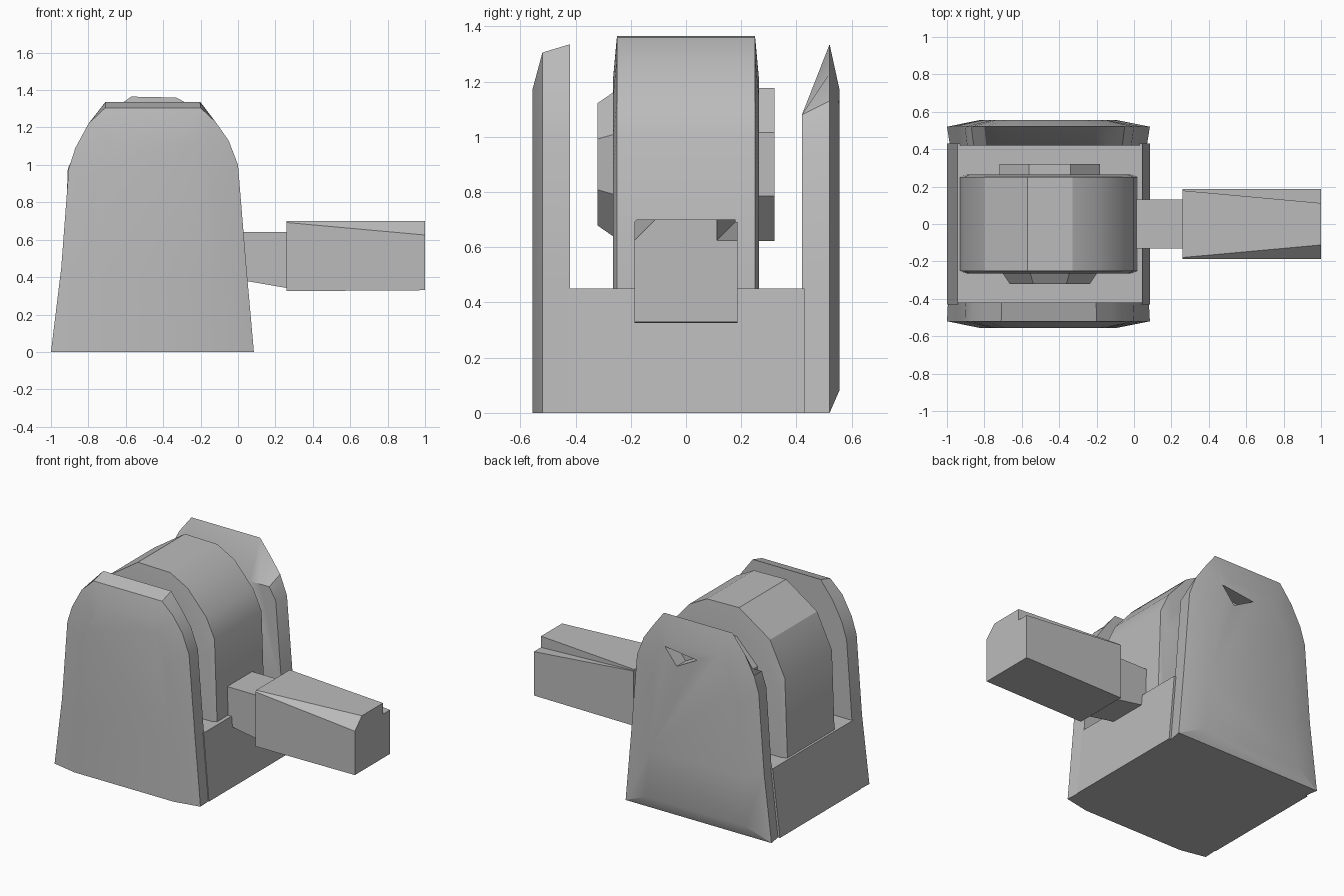
import bpy, bmesh, math

cube = bpy.data.objects.get("Cube")
if cube:
    bpy.data.objects.remove(cube, do_unlink=True)

grey = bpy.data.materials.new("plain grey")
grey.use_nodes = True
grey.diffuse_color = (0.5, 0.5, 0.5, 1)
shader = next(n for n in grey.node_tree.nodes if n.type == 'BSDF_PRINCIPLED')
shader.inputs["Base Color"].default_value = grey.diffuse_color


def loft(name, sections, smooth=0):
    """Skin a row of matching closed sections and cap both ends."""
    bm = bmesh.new()
    rings = [[bm.verts.new(p) for p in s] for s in sections]
    n = len(rings[0])
    for a, b in zip(rings, rings[1:]):
        for i in range(n):
            j = (i + 1) % n
            bm.faces.new((a[i], a[j], b[j], b[i]))
    bm.faces.new(rings[0])
    bm.faces.new(rings[-1])
    bmesh.ops.recalc_face_normals(bm, faces=bm.faces)
    mesh = bpy.data.meshes.new(name)
    bm.to_mesh(mesh)
    bm.free()
    mesh.materials.append(grey)
    obj = bpy.data.objects.new(name, mesh)
    bpy.context.collection.objects.link(obj)
    if smooth:
        bpy.ops.object.select_all(action='DESELECT')
        obj.select_set(True)
        bpy.context.view_layer.objects.active = obj
        bpy.ops.object.shade_smooth_by_angle(angle=math.radians(smooth))
    return obj


def at_y(profile, y, sx=1.0, sz=1.0, lift=0.0, top=9.0, cx=-0.46):
    """Place an x-z profile at depth y, optionally narrowed or lowered."""
    return [(cx + (x - cx) * sx, y, min(max(z * sz, lift), top)) for x, z in profile]


# Arched side walls
arch = [(-1.0, 0), (-0.945, 0.45), (-0.905, 0.98), (-0.87, 1.09), (-0.8, 1.22),
        (-0.71, 1.305), (-0.2, 1.305), (-0.12, 1.23), (-0.05, 1.13),
        (0.0, 1.0), (0.045, 0.45), (0.085, 0)]
crown = [(x, z + 0.03 if z > 1.3 else z) for x, z in arch]
loft("front_wall", [at_y(arch, -0.555, 0.68, 0.9), at_y(arch, -0.52),
                    at_y(crown, -0.42, 0.99)], 25)
back_wall = loft("back_wall", [at_y(arch, 0.555, 0.68, 0.9, 0.08), at_y(crown, 0.52),
                               at_y(arch, 0.42, 0.97, top=1.08)], 25)

# Small triangular opening through the back wall
tri = [(-0.23, 1.13), (-0.47, 1.1), (-0.32, 1.02)]
cutter = loft("opening_cutter", [at_y(tri, 0.46), at_y(tri, 0.7)])
cutter.hide_render = True
cutter.hide_set(True)
cutter.display_type = 'WIRE'
cut = back_wall.modifiers.new("opening", 'BOOLEAN')
cut.operation = 'DIFFERENCE'
cut.object = cutter
bpy.context.view_layer.objects.active = back_wall
bpy.ops.object.modifier_apply(modifier=cut.name)
bpy.data.objects.remove(cutter, do_unlink=True)

# Base between the walls
floor = [(-1.0, 0), (-0.945, 0.45), (0.045, 0.45), (0.085, 0)]
loft("base", [at_y(floor, -0.43), at_y(floor, 0.43)])

# Swivel drum with slightly bulging flanks
drum = [(-0.93, 0.43), (-0.91, 0.98), (-0.8, 1.21), (-0.57, 1.365), (-0.33, 1.36),
        (-0.2, 1.29), (-0.06, 1.13), (0.0, 1.0), (0.02, 0.43)]
loft("drum", [at_y(drum, -0.265, 0.93, 0.88), at_y(drum, -0.25),
              at_y(drum, 0.25), at_y(drum, 0.265, 0.93, 0.88)], 25)

# Pivot hubs on both flanks
hub = [(-0.45 + 0.29 * math.cos(math.radians(22.5 + 45 * i)),
        0.9 + 0.3 * math.sin(math.radians(22.5 + 45 * i))) for i in range(8)]
for side, name, taper in ((-1, "front_hub", 0.8), (1, "back_hub", 1.0)):
    inner = at_y(hub, side * 0.24)
    outer = [(-0.45 + (x + 0.45) * taper, side * 0.32, 0.9 + (z - 0.9) * taper)
             for x, z in hub]
    loft(name, [inner, outer])

# Neck widening downward toward the barrel
def box_section(x, half, low, high):
    return [(x, -half, low), (x, half, low), (x, half, high), (x, -half, high)]


loft("neck", [box_section(-0.05, 0.132, 0.39, 0.64), box_section(0.04, 0.132, 0.38, 0.64),
              box_section(0.3, 0.132, 0.335, 0.64)])

# Square barrel: one top edge tapers to a chamfer, the other to a notch
def barrel_section(x, c, low):
    w, top = 0.187, 0.7
    return [(x, -w, low), (x, w, low), (x, w, top - c), (x, w - c, top - c),
            (x, w - c, top), (x, c - w, top), (x, -w, top - c)]


loft("barrel", [barrel_section(0.26, 0.008, 0.325), barrel_section(1.0, 0.075, 0.33)])
